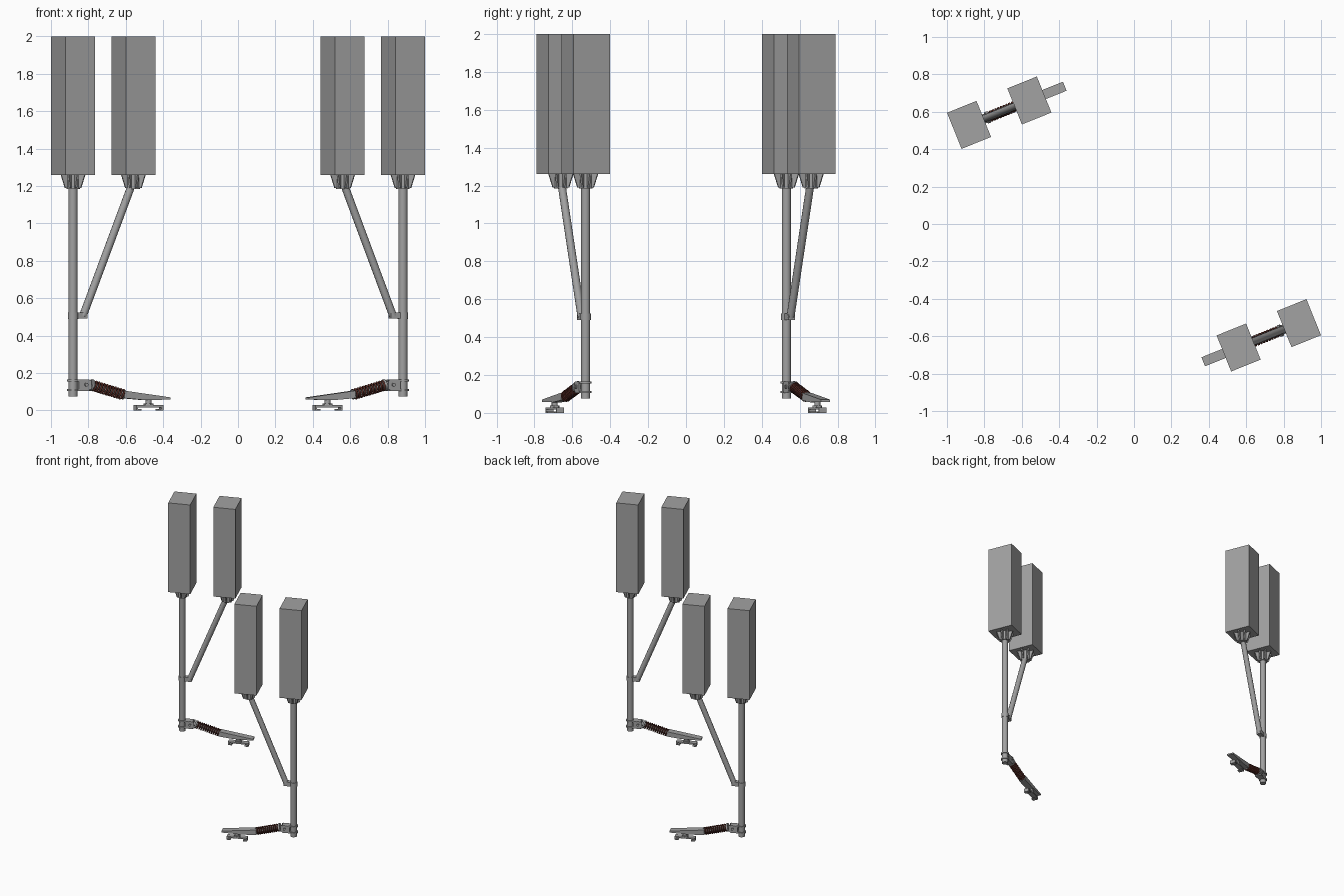
import bpy, bmesh, math
from mathutils import Matrix, Vector

cube = bpy.data.objects.get("Cube")
if cube:
    bpy.data.objects.remove(cube, do_unlink=True)


def material(name, rgb):
    m = bpy.data.materials.new(name)
    m.use_nodes = True
    m.diffuse_color = (*rgb, 1)
    m.node_tree.nodes["Principled BSDF"].inputs["Base Color"].default_value = (*rgb, 1)
    return m


GREY = material("steel grey", (0.36, 0.36, 0.36))
RED = material("spring dark red", (0.10, 0.025, 0.018))

# Each leg lies along its own x axis, with the post at the origin
BACK = Matrix.Translation((-0.882, 0.53, 0)) @ Matrix.Rotation(math.radians(22), 4, "Z")
SIDES = {"back_right": BACK, "front_left": Matrix.Rotation(math.pi, 4, "Z") @ BACK}


def place(name, data, mat, smooth=False):
    """Put one copy of the part on each of the two legs."""
    data.materials.append(mat)
    for side, matrix in SIDES.items():
        obj = bpy.data.objects.new(f"{side}_{name}", data)
        obj.matrix_world = matrix
        bpy.context.collection.objects.link(obj)
        if smooth:
            bpy.ops.object.select_all(action="DESELECT")
            obj.select_set(True)
            bpy.context.view_layer.objects.active = obj
            bpy.ops.object.shade_smooth_by_angle(angle=math.radians(35))


def finish(name, bm, mat=GREY, smooth=False):
    bmesh.ops.recalc_face_normals(bm, faces=bm.faces)
    mesh = bpy.data.meshes.new(name)
    bm.to_mesh(mesh)
    bm.free()
    place(name, mesh, mat, smooth)


def box(name, centre, size):
    bm = bmesh.new()
    bmesh.ops.create_cube(bm, size=1, matrix=Matrix.Translation(centre) @ Matrix.Diagonal((*size, 1)))
    finish(name, bm)


def rod(name, a, b, r1, r2=None, sides=16, mat=GREY):
    a, b = Vector(a), Vector(b)
    turn = (b - a).to_track_quat("Z", "Y").to_matrix().to_4x4()
    bm = bmesh.new()
    bmesh.ops.create_cone(bm, cap_ends=True, segments=sides, radius1=r1,
                          radius2=r1 if r2 is None else r2, depth=(b - a).length,
                          matrix=Matrix.Translation((a + b) / 2) @ turn)
    finish(name, bm, mat, sides > 8)


def plate(name, outline, thickness, matrix=Matrix()):
    """Extrude an x-z outline evenly to both sides of y = 0."""
    bm = bmesh.new()
    face = bm.faces.new([bm.verts.new((x, -thickness / 2, z)) for x, z in outline])
    out = bmesh.ops.extrude_face_region(bm, geom=[face])
    moved = [v for v in out["geom"] if isinstance(v, bmesh.types.BMVert)]
    bmesh.ops.translate(bm, verts=moved, vec=(0, thickness, 0))
    bmesh.ops.transform(bm, matrix=matrix, verts=bm.verts)
    finish(name, bm)


# Tall blocks with a finned socket under each
REACH = 0.348
for label, x in (("outer", 0), ("inner", REACH)):
    box(f"{label}_block", (x, 0, 1.63), (0.17, 0.208, 0.74))
    rod(f"{label}_socket", (x, 0, 1.185), (x, 0, 1.262), 0.036)
    for i in range(8):
        spin = Matrix.Translation((x, 0, 0)) @ Matrix.Rotation(i * math.pi / 4, 4, "Z")
        plate(f"{label}_socket_fin_{i + 1}",
              [(0.02, 1.19), (0.046, 1.19), (0.07, 1.262), (0.02, 1.262)], 0.01, spin)

# Post and slanted brace
rod("post", (0, 0, 0.075), (0, 0, 1.23), 0.024)
rod("brace", (0.057, 0, 0.505), (REACH - 0.012, 0, 1.20), 0.021, sides=12)
rod("brace_collar", (0, 0, 0.49), (0, 0, 0.525), 0.028)
box("brace_lug", (0.045, 0, 0.508), (0.06, 0.036, 0.034))

# Clamp on the post
for i, z in enumerate((0.11, 0.16)):
    rod(f"clamp_ring_{i + 1}", (0, 0, z - 0.006), (0, 0, z + 0.006), 0.032)
    box(f"clamp_strap_{i + 1}", (0.045, 0, z), (0.08, 0.05, 0.01))
for i, y in enumerate((-0.022, 0.022)):
    box(f"clamp_cheek_{i + 1}", (0.06, y, 0.138), (0.07, 0.008, 0.05))
rod("clamp_bolt", (0.065, -0.036, 0.138), (0.065, 0.036, 0.138), 0.01, sides=8)

# Spring wound around a sloping rod
START, END = Vector((0.112, 0, 0.134)), Vector((0.285, 0, 0.086))
axis = (END - START).normalized()
up = axis.cross(Vector((0, 1, 0)))
rod("spring_core", START - axis * 0.05, END + axis * 0.02, 0.015, sides=12)
rod("spring_seat", START - axis * 0.012, START, 0.032)
rod("spring_stop", END, END + axis * 0.01, 0.026)
curve = bpy.data.curves.new("spring", "CURVE")
curve.dimensions = "3D"
curve.bevel_depth = 0.006
curve.bevel_resolution = 1
TURNS, STEPS = 11, 14
coil = curve.splines.new("POLY")
coil.points.add(TURNS * STEPS)
for i, p in enumerate(coil.points):
    t = i * math.tau / STEPS
    pos = START.lerp(END, i / (TURNS * STEPS))
    pos += 0.025 * (up * math.cos(t) + Vector((0, math.sin(t), 0)))
    p.co = (*pos, 1)
place("spring", curve, RED)

# Wedge arm with a channel-shaped foot
plate("arm", [(0.285, 0.066), (0.40, 0.056), (0.552, 0.058), (0.552, 0.07), (0.285, 0.106)], 0.052)
rod("foot_stem", (0.435, 0, 0.025), (0.435, 0, 0.06), 0.016, sides=12)
rod("foot_nut", (0.435, 0, 0.028), (0.435, 0, 0.038), 0.026, sides=6)
right = [(0.0, 0.028), (0.078, 0.028), (0.078, 0.0), (0.048, 0.0),
         (0.048, 0.007), (0.068, 0.007), (0.068, 0.017), (0.0, 0.017)]
left = [(-x, z) for x, z in reversed(right[1:-1])]
plate("foot_channel", right[1:-1] + left, 0.042, Matrix.Translation((0.435, 0, 0)))
